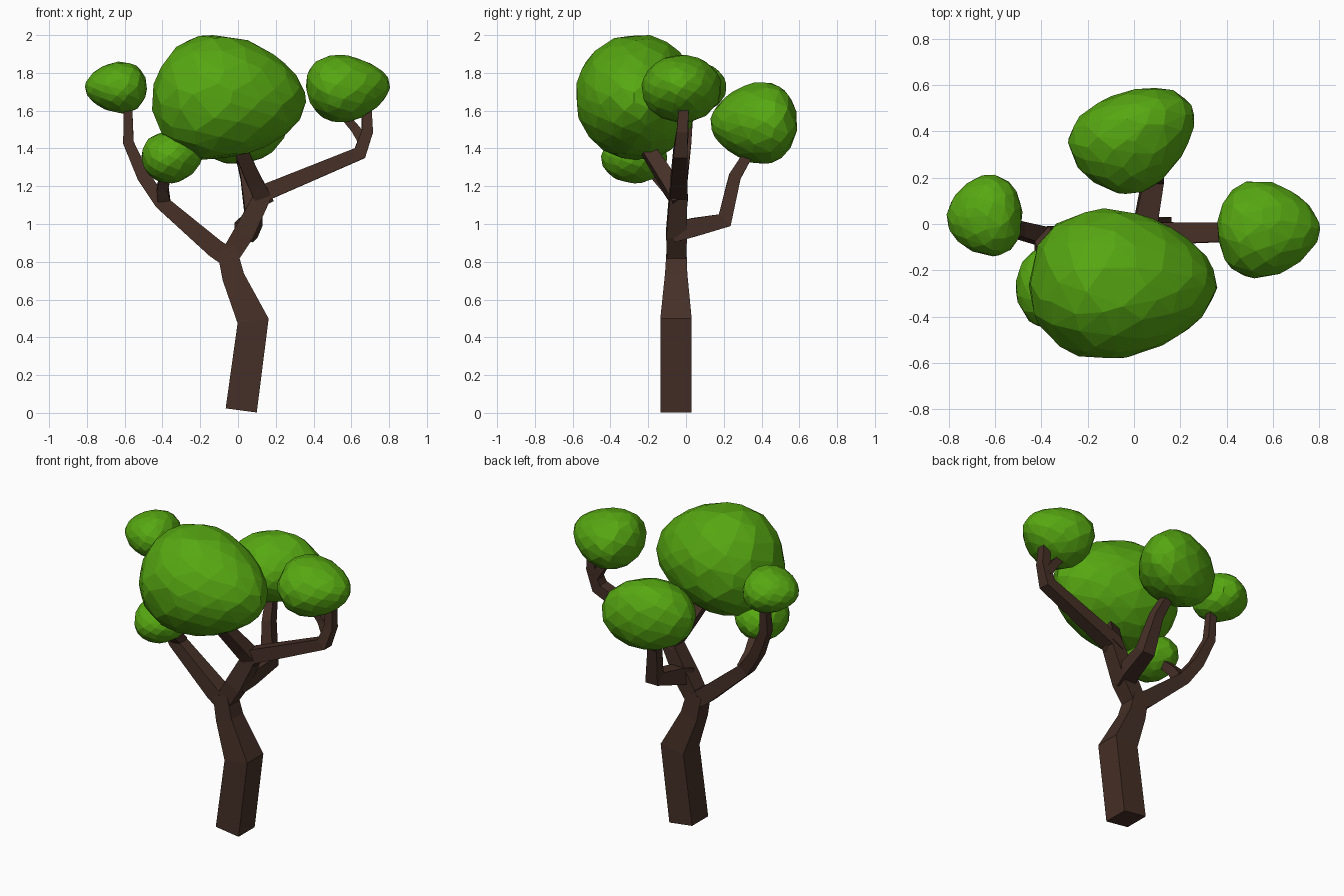
import bpy, bmesh, math, random
from mathutils import Vector

if "Cube" in bpy.data.objects:
    bpy.data.objects.remove(bpy.data.objects["Cube"])

random.seed(4)


def material(name, rgb):
    m = bpy.data.materials.new(name)
    m.diffuse_color = (*rgb, 1)
    m.use_nodes = True
    m.node_tree.nodes["Principled BSDF"].inputs["Base Color"].default_value = m.diffuse_color
    return m


bark = material("dark brown bark", (0.060, 0.029, 0.020))
leaf = material("leaf green", (0.095, 0.390, 0.006))


def finish(name, bm, mat):
    bmesh.ops.recalc_face_normals(bm, faces=bm.faces[:])
    me = bpy.data.meshes.new(name)
    bm.to_mesh(me)
    bm.free()
    me.materials.append(mat)
    bpy.context.collection.objects.link(bpy.data.objects.new(name, me))


def limb(name, points, side=(0, 1, 0)):
    """Square tube through (x, y, z, half width) points."""
    bm = bmesh.new()
    p = [Vector(q[:3]) for q in points]
    rings = []
    for i, q in enumerate(points):
        a = (p[i] - p[i - 1]).normalized() if i else Vector()
        b = (p[i + 1] - p[i]).normalized() if i < len(p) - 1 else Vector()
        t = (a + b).normalized()
        s = Vector(side)
        u = (s - t * s.dot(t)).normalized()
        v = t.cross(u)
        rings.append([bm.verts.new(p[i] + (u * j + v * k) * q[3])
                      for j, k in ((-1, -1), (1, -1), (1, 1), (-1, 1))])
    for r0, r1 in zip(rings, rings[1:]):
        for k in range(4):
            bm.faces.new((r0[k], r0[(k + 1) % 4], r1[(k + 1) % 4], r1[k]))
    bm.faces.new(rings[0])
    bm.faces.new(rings[-1])
    finish(name, bm, bark)


def foliage(name, lo, hi, tip, taper, count, skew=0.0):
    """Faceted egg fitted to the box lo..hi, narrowing towards tip."""
    bm = bmesh.new()
    axis = Vector(tip).normalized()
    pts = []
    for i in range(count):
        z = 1 - 2 * (i + 0.5) / count
        a = i * 2.39996 + random.uniform(-0.12, 0.12)
        z = max(-1, min(1, z + random.uniform(-0.03, 0.03)))
        r = math.sqrt(1 - z * z)
        d = Vector((r * math.cos(a), r * math.sin(a), z))
        along = d.dot(axis)
        d = axis * along + (d - axis * along) * (1 - taper * along)
        d.y += skew * d.x
        pts.append(d)
    mn = [min(d[k] for d in pts) for k in range(3)]
    mx = [max(d[k] for d in pts) for k in range(3)]
    for d in pts:
        bm.verts.new([lo[k] + (hi[k] - lo[k]) * (d[k] - mn[k]) / (mx[k] - mn[k])
                      for k in range(3)])
    bmesh.ops.convex_hull(bm, input=bm.verts[:])
    finish(name, bm, leaf)


# Trunk
limb("trunk", [(0.017, -0.053, 0.013, 0.083), (0.08, -0.053, 0.487, 0.083),
               (-0.025, -0.052, 0.72, 0.059), (-0.06, -0.05, 0.87, 0.052)])

# Left branch and its fork
limb("left_branch", [(-0.03, -0.05, 0.81, 0.052), (-0.12, -0.05, 0.87, 0.05),
                     (-0.405, -0.05, 1.115, 0.038), (-0.5, -0.025, 1.25, 0.034),
                     (-0.58, 0.0, 1.43, 0.028), (-0.583, 0.02, 1.65, 0.022)])
limb("left_fork", [(-0.39, -0.04, 1.11, 0.034), (-0.40, -0.10, 1.19, 0.03),
                   (-0.37, -0.20, 1.30, 0.022)])

# Right branch and its fork
limb("right_branch", [(-0.05, -0.05, 0.82, 0.05), (0.03, -0.05, 0.95, 0.055),
                      (0.14, -0.04, 1.165, 0.047), (0.645, -0.03, 1.375, 0.037),
                      (0.685, -0.02, 1.49, 0.03), (0.68, -0.01, 1.65, 0.025)])
limb("right_fork", [(0.665, -0.02, 1.44, 0.03), (0.62, -0.01, 1.505, 0.024),
                    (0.54, -0.01, 1.60, 0.022)])

# Middle branch under the large crown
limb("middle_branch", [(0.14, -0.03, 1.12, 0.045), (0.09, -0.09, 1.22, 0.042),
                       (0.0, -0.22, 1.42, 0.035)])

# Back branch
limb("back_branch", [(0.03, -0.06, 0.955, 0.05), (0.055, 0.03, 0.98, 0.05),
                     (0.085, 0.205, 1.02, 0.044), (0.045, 0.258, 1.25, 0.032),
                     (0.0, 0.36, 1.42, 0.024)], side=(1, 0, 0))

# Foliage
foliage("large_crown", (-0.455, -0.58, 1.34), (0.36, 0.068, 2.0), (1, 0, -0.1), 0.22, 130)
foliage("left_foliage", (-0.81, -0.14, 1.585), (-0.482, 0.213, 1.86), (-1, -0.1, 0), 0.2, 105)
foliage("right_foliage", (0.36, -0.235, 1.54), (0.805, 0.183, 1.895), (1, 0, 0.15), 0.25, 105)
foliage("small_foliage", (-0.51, -0.45, 1.215), (-0.19, -0.10, 1.485), (1, 0, 0.2), 0.15, 105)
foliage("back_foliage", (-0.285, 0.13, 1.32), (0.26, 0.588, 1.75), (0.1, -1, 0), 0.26, 115, 0.2)
